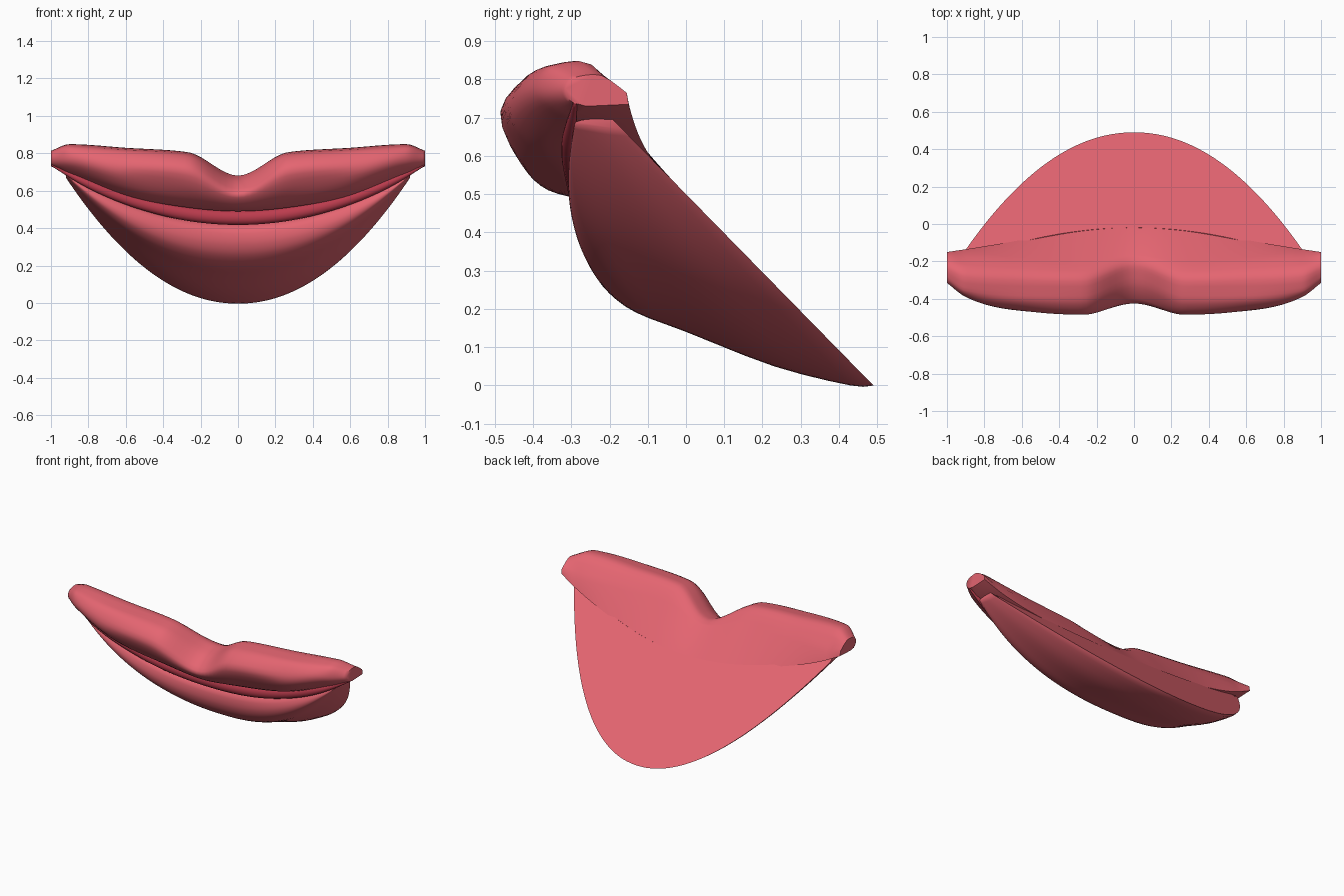
import bpy, math

if "Cube" in bpy.data.objects:
    bpy.data.objects.remove(bpy.data.objects["Cube"])

def material(name, rgb):
    m = bpy.data.materials.new(name)
    m.diffuse_color = (*rgb, 1)
    m.use_nodes = True
    m.node_tree.nodes["Principled BSDF"].inputs["Base Color"].default_value = m.diffuse_color
    return m

ROSE = material("rose", (0.78, 0.13, 0.165))
DEEP = material("deep_rose", (0.5, 0.045, 0.075))

def smooth_line(pts, n=3):
    # Catmull-Rom through an open section profile
    p = [pts[0]] + list(pts) + [pts[-1]]
    out = []
    for i in range(1, len(p) - 2):
        for k in range(n):
            t = k / n
            out.append(tuple(0.5 * (2 * b + (c - a) * t + (2 * a - 5 * b + 4 * c - d) * t * t
                             + (3 * b - a - 3 * c + d) * t ** 3)
                             for a, b, c, d in zip(p[i - 1], p[i], p[i + 1], p[i + 2])))
    return out + [tuple(pts[-1])]

def ease(xs, vs, x):
    # smooth interpolation without overshoot, level at the middle of the lip
    n = len(xs)
    h = [b - a for a, b in zip(xs, xs[1:])]
    s = [(b - a) / w for a, b, w in zip(vs, vs[1:], h)]
    m = [0.0]
    for i in range(1, n - 1):
        a, b = s[i - 1], s[i]
        t = (a * h[i] + b * h[i - 1]) / (h[i] + h[i - 1])
        lim = 2 * min(abs(a), abs(b))
        m.append(max(-lim, min(lim, t)) if a * b > 0 else 0.0)
    m.append(s[-1])
    i = max(j for j in range(n - 1) if xs[j] <= x or j == 0)
    w = h[i]
    t = (x - xs[i]) / w
    return ((2 * t**3 - 3 * t**2 + 1) * vs[i] + (t**3 - 2 * t**2 + t) * w * m[i]
            + (3 * t**2 - 2 * t**3) * vs[i + 1] + (t**3 - t**2) * w * m[i + 1])

def loft(name, section, half, mat, steps=40):
    # symmetric loft along x; section(|x|) gives a closed loop of (y, z)
    verts, faces = [], []
    for i in range(-steps, steps + 1):
        x = half * math.sin(i / steps * math.pi / 2) * 0.5 + half * i / steps * 0.5
        ring = section(min(abs(x), half))
        n = len(ring)
        verts += [(x, y, z) for y, z in ring]
    for i in range(2 * steps):
        for j in range(n):
            k = (j + 1) % n
            faces.append((i * n + j, i * n + k, (i + 1) * n + k, (i + 1) * n + j))
    faces.append(tuple(reversed(range(n))))
    faces.append(tuple(range(2 * steps * n, (2 * steps + 1) * n)))
    me = bpy.data.meshes.new(name)
    me.from_pydata(verts, [], faces)
    me.materials.append(mat)
    ob = bpy.data.objects.new(name, me)
    bpy.context.collection.objects.link(ob)
    bpy.ops.object.select_all(action='DESELECT')
    bpy.context.view_layer.objects.active = ob
    ob.select_set(True)
    bpy.ops.object.mode_set(mode='EDIT')
    bpy.ops.mesh.select_all(action='SELECT')
    bpy.ops.mesh.normals_make_consistent(inside=False)
    bpy.ops.object.mode_set(mode='OBJECT')
    bpy.ops.object.shade_smooth_by_angle(angle=math.radians(60))
    return ob

# upper lip: sections (y, z) from lower back edge, under the front, over the top
UX = [0, 0.27, 0.6, 0.9, 1.0]
UPPER = [
    [(0.0, .50), (-.29, .49), (-.36, .51), (-.41, .55), (-.42, .59), (-.34, .65), (-.26, .675), (-.21, .68), (-.165, .665)],
    [(-.02, .515), (-.30, .51), (-.38, .55), (-.45, .62), (-.485, .71), (-.43, .78), (-.36, .80), (-.28, .80), (-.20, .725)],
    [(-.085, .585), (-.31, .575), (-.39, .61), (-.45, .675), (-.463, .74), (-.42, .805), (-.36, .822), (-.27, .822), (-.18, .73)],
    [(-.135, .685), (-.30, .69), (-.345, .715), (-.38, .745), (-.39, .78), (-.375, .82), (-.34, .84), (-.25, .84), (-.155, .73)],
    [(-.15, .735), (-.26, .73), (-.295, .74), (-.31, .755), (-.315, .775), (-.305, .795), (-.28, .808), (-.22, .81), (-.155, .765)],
]

def upper(x):
    pts = [tuple(ease(UX, [s[j][c] for s in UPPER], x) for c in (0, 1)) for j in range(9)]
    return [pts[0]] + smooth_line(pts[1:])

loft("upper_lip", upper, 1.0, ROSE)

# lower lip: one profile as (height share, depth ahead of the sloping back plane)
def back(z):
    return 0.49 - 0.98 * z

CENTRE = [(.49, 0), (.43, 0), (.23, .05), (0, .14), (-.13, .19), (-.2, .24),
          (-.235, .29), (-.247, .35), (-.225, .41), (-.1, .465), (back(.52), .52)]
LOWER = [(z / 0.5, back(z) - y) for y, z in smooth_line(CENTRE)]

def lower(x):
    u = x / 0.92
    zb = 0.67 * u ** 2.05
    zt = 0.5 + 0.2 * u * u
    depth = 1 - 0.76 * u ** 2.9
    ring = []
    for t, d in LOWER:
        z = zb + (zt - zb) * t
        ring.append((back(z) - d * depth, z))
    return ring

loft("lower_lip", lower, 0.92, ROSE)

# darker seam roll between the lips
def seam(x):
    y = ease([0, .5, .8, 1], [-.255, -.285, -.305, -.29], x)
    z = 0.455 + 0.285 * x * x
    r = ease([0, .5, .8, 1], [.038, .034, .025, .006], x)
    return [(y + .8 * r * math.cos(a), z + r * math.sin(a))
            for a in (i * math.tau / 16 for i in range(16))]

loft("mouth_seam", seam, 1.0, DEEP)
